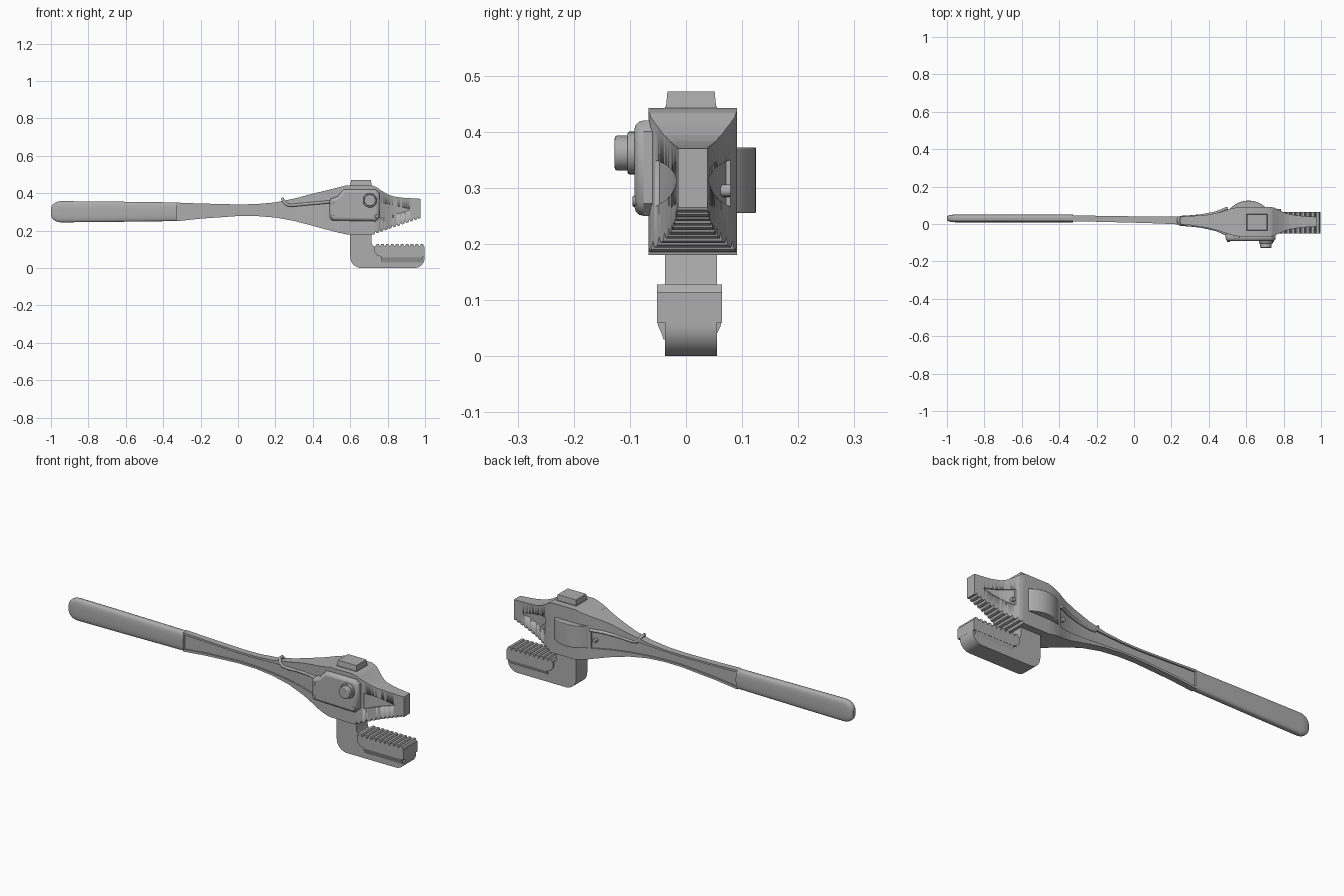
import bpy, bmesh, math
from mathutils import Vector

if "Cube" in bpy.data.objects:
    bpy.data.objects.remove(bpy.data.objects["Cube"])

steel = bpy.data.materials.new("grey steel")
steel.diffuse_color = (0.42, 0.42, 0.42, 1)
steel.use_nodes = True
steel.node_tree.nodes["Principled BSDF"].inputs["Base Color"].default_value = steel.diffuse_color


def loft(name, rings, bevel=0, angle=30):
    """Skin a list of equal-length closed rings and cap both ends."""
    bm = bmesh.new()
    vs = [[bm.verts.new(p) for p in r] for r in rings]
    n = len(rings[0])
    for a, b in zip(vs, vs[1:]):
        for i in range(n):
            j = (i + 1) % n
            bm.faces.new((a[i], a[j], b[j], b[i]))
    bm.faces.new(vs[0])
    bm.faces.new(vs[-1][::-1])
    bmesh.ops.recalc_face_normals(bm, faces=bm.faces)
    me = bpy.data.meshes.new(name)
    bm.to_mesh(me)
    bm.free()
    ob = bpy.data.objects.new(name, me)
    bpy.context.collection.objects.link(ob)
    me.materials.append(steel)
    bpy.ops.object.select_all(action='DESELECT')
    ob.select_set(True)
    bpy.context.view_layer.objects.active = ob
    bpy.ops.object.shade_smooth_by_angle(angle=math.radians(angle))
    if bevel:
        m = ob.modifiers.new("bevel", 'BEVEL')
        m.width, m.segments = bevel, 3
        m.limit_method, m.angle_limit = 'ANGLE', math.radians(50)
    return ob


def prism_y(name, pts, y0, y1, **kw):
    return loft(name, [[(x, y, z) for x, z in pts] for y in (y0, y1)], **kw)


def disc(name, x, z, r, y0, y1, n=32, bevel=0):
    pts = [(x + r * math.cos(2 * math.pi * i / n), z + r * math.sin(2 * math.pi * i / n)) for i in range(n)]
    return prism_y(name, pts, y0, y1, bevel=bevel)


def arc(cx, cz, r, a0, a1, n=8):
    t = [math.radians(a0 + (a1 - a0) * i / n) for i in range(n + 1)]
    return [(cx + r * math.cos(a), cz + r * math.sin(a)) for a in t]


def interp(table, x):
    for (xa, a), (xb, b) in zip(table, table[1:]):
        if x <= xb:
            return a + (b - a) * max(0, (x - xa) / (xb - xa))
    return table[-1][1]


def teeth(x0, x1, z0, z1, depth, n):
    """Zigzag outline with flat crests, running along a straight line."""
    out = []
    for i in range(n):
        for f, d in ((0.0, 0), (0.25, 1), (0.75, 1), (0.98, 0)):
            t = (i + f) / n
            out.append((x0 + (x1 - x0) * t, z0 + (z1 - z0) * t + d * depth))
    return out


# Grip: flattened handle with rounded end
rings = []
for x, k in [(-1 + 0.055 * (1 - math.cos(a)), math.sin(a)) for a in
             [math.radians(d) for d in (8, 20, 35, 50, 65, 78, 90)]] + [(-0.7, 1), (-0.5, 1), (-0.325, 1)]:
    h = interp([(-1, 0.0575), (-0.7, 0.055), (-0.32, 0.05)], x) * (0.25 + 0.75 * k)
    t = 0.021 * (0.45 + 0.55 * k)
    ring = []
    for i in range(24):
        a = 2 * math.pi * (i + 0.5) / 24
        c, s = math.cos(a), math.sin(a)
        ring.append((x, 0.03 + t * math.copysign(abs(c) ** 0.5, c), 0.301 + h * math.copysign(abs(s) ** 0.7, s)))
    rings.append(ring)
loft("grip", rings, angle=40)

# Handle bar with a channel in both sides: x, bottom, channel bottom, channel top, top, half width, y
bar = [(-0.33, .25, .262, .338, .35, .016, .03), (-0.2, .264, .276, .335, .345, .016, .028),
       (0.0, .278, .289, .33, .34, .017, .024), (0.1, .278, .288, .332, .342, .018, .022),
       (0.2, .27, .283, .337, .351, .02, .02), (0.3, .252, .274, .343, .371, .024, .018),
       (0.4, .226, .264, .35, .398, .036, .014), (0.46, .209, .258, .355, .412, .051, .012),
       (0.505, .198, .255, .358, .423, .066, .012)]
rings = []
for x, zb, rb, rt, zt, w, y in bar:
    d = 0.008
    side = [(w, zb), (w, rb), (w - d, rb), (w - d, rt), (w, rt), (w, zt)]
    rings.append([(x, y + a, z) for a, z in side] + [(x, y - a, z) for a, z in side[::-1]])
loft("handle_bar", rings)

# Head with toothed upper jaw
top = [(.5, .422), (.54, .432), (.58, .442), (.715, .442), (.74, .433), (.77, .412), (.80, .394),
       (.83, .383), (.88, .376), (.975, .37)]
width = [(.5, .065), (.53, .073), (.56, .078), (.6, .079), (.73, .079), (.75, .075), (.78, .06),
         (.81, .047), (.84, .039), (.88, .033), (.92, .029), (.975, .026)]
bottom = [(.5, .199), (.54, .189), (.58, .18), (.73, .18)] + \
    teeth(.735, .962, .197, .275, -.013, 10) + [(.964, .265), (.975, .265)]
rings = []
for x in sorted({round(p[0], 4) for p in top + width + bottom}):
    w, zb, zt = interp(width, x), interp(bottom, x), interp(top, x)
    rings.append([(x, .012 + w, zb), (x, .012 + w, zt), (x, .012 - w, zt), (x, .012 - w, zb)])
head = loft("head", rings)

# Triangular recess on each side of the upper jaw
for s in (-1, 1):
    rings = []
    for x in (.765, .78, .81, .84, .88, .92):
        t = (x - .765) / .155
        zb, zt = .266 + .044 * t, .35 - .034 * t
        yi, yo = .012 + s * (interp(width, x) - .008), .012 + s * .2
        rings.append([(x, yi, zb), (x, yi, zt), (x, yo, zt), (x, yo, zb)])
    cutter = loft("recess_cutter", rings)
    cutter.hide_render = True
    cutter.hide_viewport = True
    m = head.modifiers.new("recess", 'BOOLEAN')
    m.operation, m.object, m.solver = 'DIFFERENCE', cutter, 'EXACT'

# Hook jaw: shank and lower arm
hook = [(.6, .445), (.715, .445), (.715, .135), (.72, .12), (.735, .112), (.995, .112)] + \
    arc(.943, .055, .055, 0, -90) + arc(.66, .06, .06, 270, 180)
prism_y("hook_jaw", hook, -.037, .055)
loft("shank_top", [[(x, y, z) for x, y in ((.6 + i, -.037 + i), (.715 - i, -.037 + i), (.715 - i, .055 - i),
                                           (.6 + i, .055 - i))] for z, i in ((.43, 0), (.472, .004))])

# Lower jaw tooth block and the flare beneath it
block = [(.728, .114)] + teeth(.733, .996, .114, .114, .014, 10) + [(.998, .114), (.998, .06), (.77, .06),
                                                                 (.745, .067), (.73, .085)]
prism_y("lower_teeth", block, -.052, .064)
flare = [(.0575, .062), (.055, .052), (.05, .042), (.046, .03)]
loft("lower_teeth_flare", [[(x, .006 + y, z) for y, z in flare] + [(x, .006 - y, z) for y, z in flare[::-1]]
                           for x in (.765, .986)])

# Clamp cover on the front, with its knob
cover = [(.49, .255), (.735, .25), (.757, .272), (.757, .4), (.737, .42), (.565, .42), (.53, .382), (.49, .37)]
prism_y("clamp_cover", cover, -.092, -.03, bevel=.016)
disc("knob_collar", .705, .362, .038, -.104, -.085, bevel=.003)
disc("knob", .705, .362, .031, -.127, -.1, bevel=.004)

# Drum housing on the back
drum = arc(.612, -.008, .133, 22, 158, 32)
loft("drum_housing", [[(x, y, z) for x, y in drum] for z in (.255, .372)], bevel=.003)

# Screws on both sides
for i, (x, z) in enumerate(((.505, .345), (.505, .275), (.74, .277))):
    disc("front_screw", x, z, .009, -.095, -.07, 16, .002)
for x, z, y in ((.775, .295, .08), (.48, .3, .077)):
    disc("back_screw", x, z, .011, y - .03, y, 16, .002)

# Spring wire looping over the handle
cu = bpy.data.curves.new("spring_wire", 'CURVE')
cu.dimensions, cu.bevel_depth, cu.bevel_resolution = '3D', .008, 3
half = [(.5, -.056, .355), (.44, -.03, .349), (.36, -.012, .342), (.29, -.005, .335), (.262, -.003, .338),
        (.246, -.001, .355), (.238, .006, .37)]
path = half + [(x, .034 - y + .5 * (-.01) * (x - .24) / .26, z) for x, y, z in half[::-1]]
sp = cu.splines.new('POLY')
sp.points.add(len(path) - 1)
for p, co in zip(sp.points, path):
    p.co = (*co, 1)
sp.use_smooth = True
cu.use_fill_caps = True
cu.materials.append(steel)
bpy.context.collection.objects.link(bpy.data.objects.new("spring_wire", cu))
